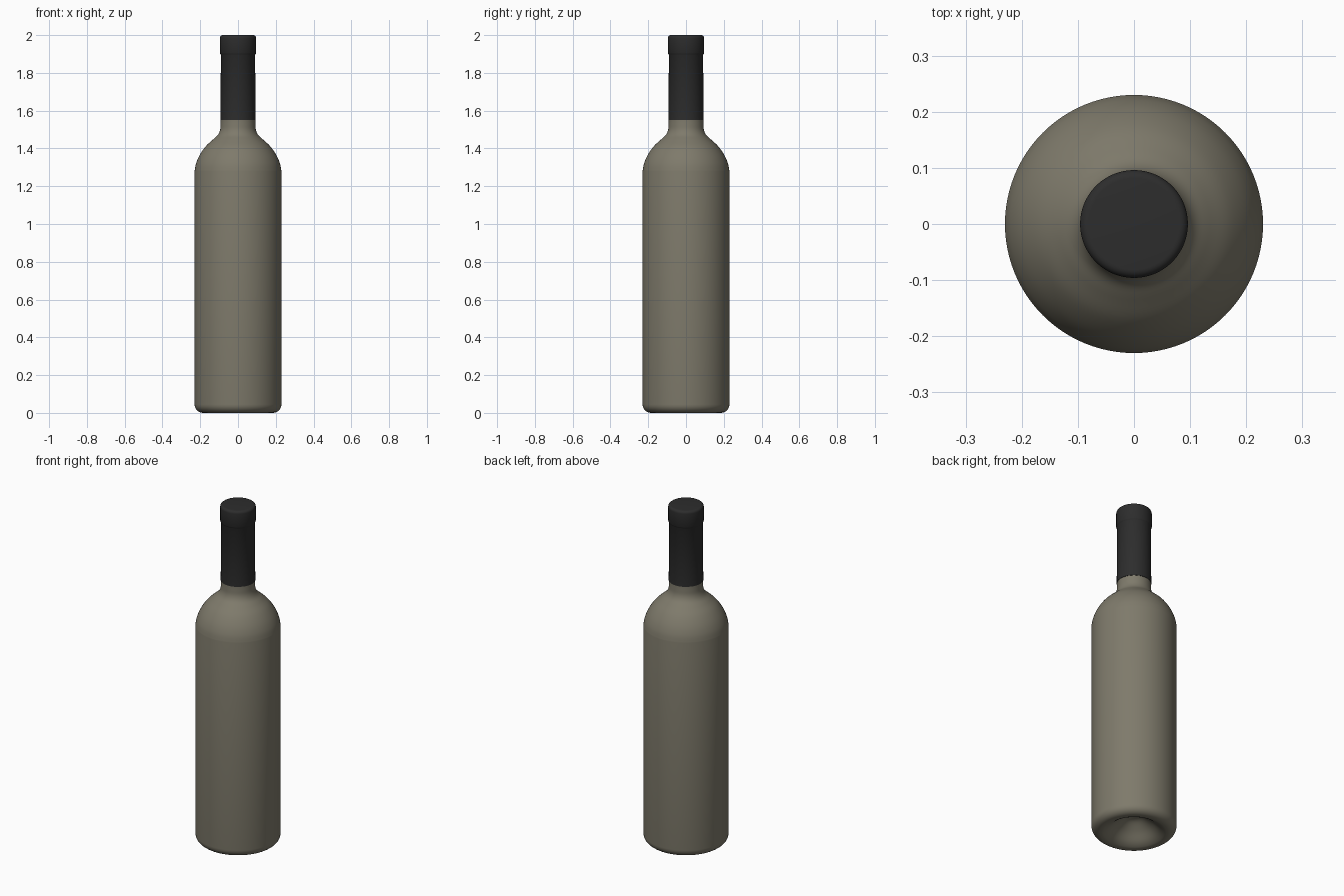
import bpy, bmesh, math

if "Cube" in bpy.data.objects:
    bpy.data.objects.remove(bpy.data.objects["Cube"])

def material(name, rgb):
    m = bpy.data.materials.new(name)
    m.diffuse_color = (*rgb, 1)
    m.use_nodes = True
    m.node_tree.nodes["Principled BSDF"].inputs["Base Color"].default_value = m.diffuse_color
    return m

def smooth_path(points, steps=5):
    """Catmull-Rom curve through (radius, height) points."""
    p = [points[0]] + points + [points[-1]]
    out = []
    for i in range(1, len(p) - 2):
        for s in range(steps):
            t = s / steps
            out.append(tuple(0.5 * (2 * b + (c - a) * t + (2 * a - 5 * b + 4 * c - d) * t * t
                       + (3 * b - a - 3 * c + d) * t ** 3)
                       for a, b, c, d in zip(p[i - 1], p[i], p[i + 1], p[i + 2])))
    return out + [points[-1]]

def arc(cr, cz, rad, a0, a1, n=6):
    return [(cr + rad * math.cos(math.radians(a0 + (a1 - a0) * i / n)),
             cz + rad * math.sin(math.radians(a0 + (a1 - a0) * i / n))) for i in range(n + 1)]

def lathe(name, profile, mat, n=96):
    bm = bmesh.new()
    rings = []
    for r, z in profile:
        if r < 1e-5:
            rings.append([bm.verts.new((0, 0, z))] * n)
        else:
            rings.append([bm.verts.new((r * math.cos(2 * math.pi * k / n),
                                        r * math.sin(2 * math.pi * k / n), z)) for k in range(n)])
    for a, b in zip(rings, rings[1:]):
        for k in range(n):
            j = (k + 1) % n
            bm.faces.new(list(dict.fromkeys((a[k], a[j], b[j], b[k]))))
    bmesh.ops.recalc_face_normals(bm, faces=bm.faces)
    me = bpy.data.meshes.new(name)
    bm.to_mesh(me)
    bm.free()
    me.materials.append(mat)
    ob = bpy.data.objects.new(name, me)
    bpy.context.collection.objects.link(ob)
    bpy.context.view_layer.objects.active = ob
    ob.select_set(True)
    bpy.ops.object.shade_smooth_by_angle(angle=math.radians(35))
    ob.select_set(False)

glass = material("olive grey glass", (0.21, 0.195, 0.147))
foil = material("black foil", (0.026, 0.026, 0.026))

# Bottle: hollow punt, rounded heel, straight body, shoulder and neck
punt = smooth_path([(0, 0.10), (0.04, 0.093), (0.09, 0.06), (0.135, 0.02), (0.165, 0.003), (0.185, 0)])
heel = arc(0.185, 0.045, 0.045, -90, 0)[1:]
shoulder = smooth_path([(0.23, 1.28), (0.222, 1.32), (0.203, 1.365), (0.172, 1.41), (0.135, 1.445),
                        (0.108, 1.47), (0.095, 1.497), (0.092, 1.53), (0.0915, 1.56)])
lathe("bottle_glass", punt + heel + shoulder, glass)

# Foil capsule covering the neck, with the raised lip and closed top
capsule = [(0.0905, 1.55), (0.0935, 1.55), (0.0905, 1.895), (0.0935, 1.90), (0.096, 1.905)]
lathe("foil_capsule", capsule + arc(0.081, 1.985, 0.015, 0, 90) + [(0, 2.0)], foil)
